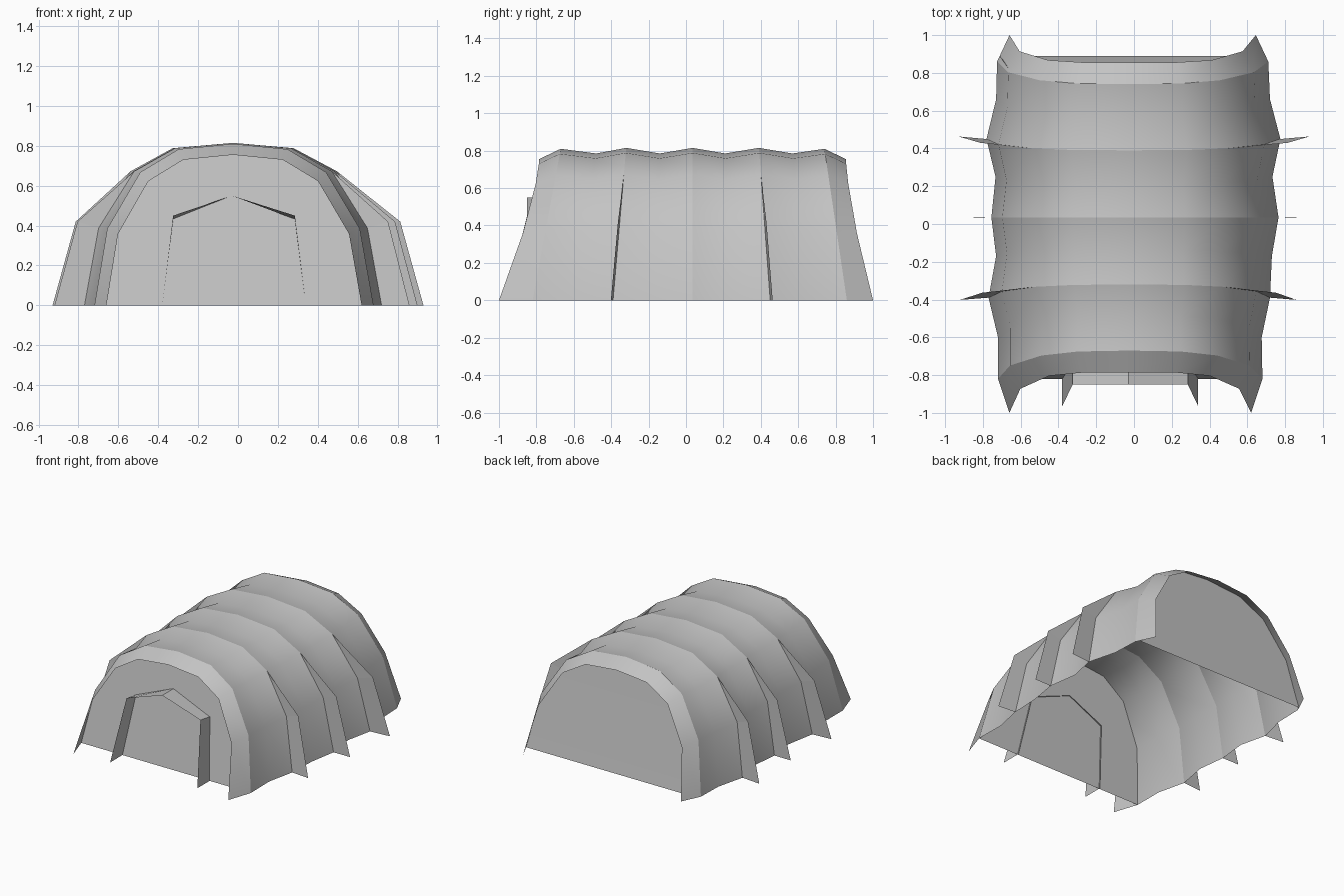
import bpy, bmesh
from mathutils import Vector

cube = bpy.data.objects.get("Cube")
if cube:
    bpy.data.objects.remove(cube, do_unlink=True)

canvas = bpy.data.materials.new("grey canvas")
canvas.use_nodes = True
colour = (0.55, 0.55, 0.55, 1)
canvas.diffuse_color = colour
canvas.node_tree.nodes["Principled BSDF"].inputs["Base Color"].default_value = colour

# Half arch, as fractions of half width and height
HALF = [(1, 0), (0.905, 0.475), (0.665, 0.825), (0.39, 0.967)]
ARCH = [(-x, z) for x, z in HALF] + [(0, 1)] + [(x, z) for x, z in reversed(HALF)]
APEX_X = -0.025


def arch(centre, half_width, y_base, y_top, height, power=1.0):
    """One cross-section of the shelter; its feet are set further out in y."""
    return [Vector((centre + (APEX_X - centre) * z + half_width * x,
                    y_top + (y_base - y_top) * (1 - z) ** power,
                    height * z)) for x, z in ARCH]


def build(name, polygons, smooth=False, sharp_rows=()):
    """Make an object from polygons given as point lists."""
    bm = bmesh.new()
    for points in polygons:
        bm.faces.new([bm.verts.new(p) for p in points])
    bmesh.ops.remove_doubles(bm, verts=bm.verts, dist=0.0005)
    for face in bm.faces:
        face.smooth = smooth
    keys = [{tuple(round(c, 3) for c in p) for p in row} for row in sharp_rows]
    for edge in bm.edges:
        ends = {tuple(round(c, 3) for c in v.co) for v in edge.verts}
        if any(ends <= k for k in keys):
            edge.smooth = False
    mesh = bpy.data.meshes.new(name)
    bm.to_mesh(mesh)
    bm.free()
    mesh.materials.append(canvas)
    obj = bpy.data.objects.new(name, mesh)
    bpy.context.collection.objects.link(obj)


def skin(rows):
    """Quads between successive point rows."""
    return [(a[i], a[i + 1], b[i + 1], b[i])
            for a, b in zip(rows, rows[1:]) for i in range(len(a) - 1)]


# Canvas shell: eave, then ribs alternating with sagging valleys, then eave
rows = [
    arch(-0.02, 0.64, -1.0, -0.785, 0.755, 1.4),
    arch(-0.02, 0.70, -0.82, -0.67, 0.81),
    arch(-0.022, 0.698, -0.60, -0.48, 0.785),
    arch(-0.025, 0.745, -0.39, -0.32, 0.815),
    arch(0, 0.73, -0.17, -0.14, 0.785),
    arch(0.005, 0.76, 0.035, 0.035, 0.815),
    arch(0, 0.733, 0.25, 0.21, 0.785),
    arch(-0.003, 0.778, 0.45, 0.39, 0.815),
    arch(-0.005, 0.725, 0.66, 0.57, 0.785),
    arch(-0.007, 0.718, 0.86, 0.74, 0.81),
    arch(-0.007, 0.652, 1.0, 0.855, 0.755, 1.4),
]
build("canvas_shell", skin(rows), True, rows[1::2])


# End walls lean inward with the end ribs, recessed under the flared eaves
def end_wall(name, rib, eave, flare):
    rim = [r.lerp(e, flare * (1 - z)) for r, e, (_, z) in zip(rib, eave, ARCH)]
    n = len(rim)
    polygons = []
    for i in range(n // 2):
        strip = [rim[i], rim[i + 1], rim[n - 2 - i], rim[n - 1 - i]]
        if i == n // 2 - 1:
            strip.pop(2)
        polygons.append(strip if eave[0].y > 0 else strip[::-1])
    build(name, polygons, True)


end_wall("front_wall", rows[1], rows[0], 0)
end_wall("back_wall", rows[9], rows[10], 0.21)

# Guy fins standing out from the three middle ribs
for label, row, reach in (("front", rows[3], (-0.92, 0.86)),
                          ("middle", rows[5], (-0.89, 0.90)),
                          ("back", rows[7], (-0.93, 0.93))):
    for side, pts, x in (("right", row[:3], reach[0]), ("left", row[:-4:-1], reach[1])):
        foot, waist, top = pts
        tip = Vector((x, foot.y * 1.03, 0))
        elbow = Vector((x * 0.875, waist.y * 1.02, 0.42))
        build(f"{label}_{side}_fin",
              [(foot, tip, elbow, waist), (waist, elbow, top)])

# Porch hood around the doorway, running back to the leaning front wall
outer = [Vector(p) for p in ((-0.38, -0.965, 0), (-0.325, -0.85, 0.45),
                             (-0.03, -0.85, 0.55), (0.285, -0.85, 0.45),
                             (0.34, -0.965, 0))]
inner = [Vector((p.x, -0.81 + 0.18 * p.z, p.z if p.z > 0.5 else p.z * 0.96))
         for p in outer]
build("porch_hood", skin([outer, inner]))
